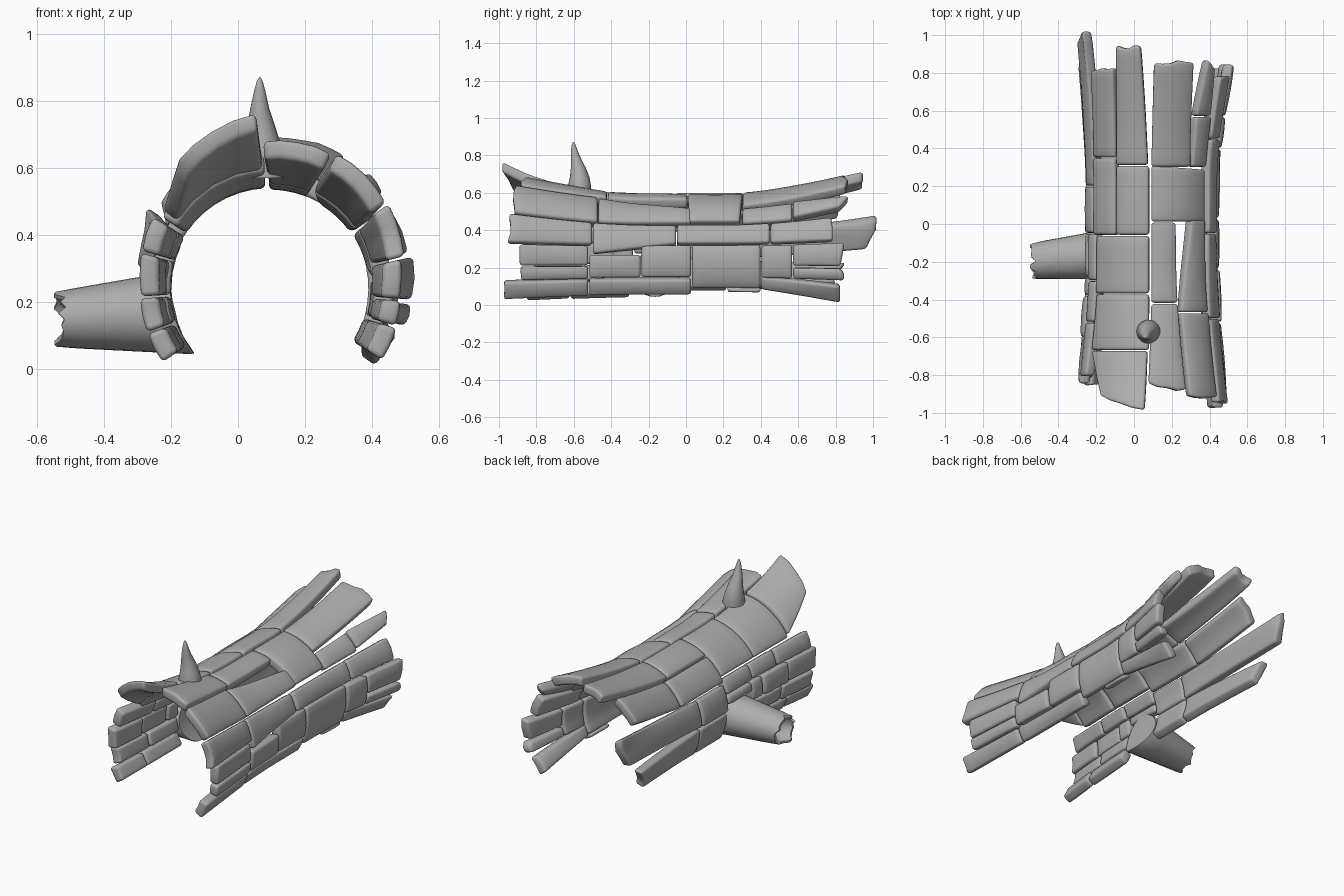
import bpy, bmesh, math, random
from math import sin, cos, pi, radians, sqrt

random.seed(4)
old = bpy.data.objects.get("Cube")
if old:
    bpy.data.objects.remove(old, do_unlink=True)

# Single grey material
GREY = 0.42
bark = bpy.data.materials.new("bark_grey")
bark.use_nodes = True
bark.diffuse_color = (GREY, GREY, GREY, 1)
bark.node_tree.nodes["Principled BSDF"].inputs["Base Color"].default_value = (GREY, GREY, GREY, 1)

# Log cross-section: centre, outer radius, plank thickness, gap between planks
CX, CZ, R, THICK, GAP = 0.095, 0.24, 0.355, 0.058, 0.003


def lerp(a, b, t):
    return a + (b - a) * t


def flare(angle, y):
    """How far the wall opens outward towards the two broken ends."""
    t = max(0, (abs(y) - 0.25) / 0.6) ** 1.5
    if y < 0:
        k = 0.035 + 0.055 * max(0, sin(radians(angle)))
    else:
        k = 0.04 + 0.06 * sqrt(max(0, cos(radians(angle - 65))))
    return k * t


def finish(bm, name, bevel=0):
    bmesh.ops.recalc_face_normals(bm, faces=bm.faces)
    mesh = bpy.data.meshes.new(name)
    bm.to_mesh(mesh)
    bm.free()
    mesh.materials.append(bark)
    ob = bpy.data.objects.new(name, mesh)
    bpy.context.scene.collection.objects.link(ob)
    for p in mesh.polygons:
        p.use_smooth = True
    if bevel:
        mod = ob.modifiers.new("worn_edges", 'BEVEL')
        mod.width, mod.segments = bevel, 3
        mod.limit_method, mod.angle_limit = 'ANGLE', radians(50)
    return ob


def plank(name, y0, y1, front, back=None, skew0=0, skew1=0, lift=0):
    """Curved plank; front and back are its angle ranges at y0 and y1."""
    back = back or front
    nu = max(2, round((front[1] - front[0]) / 8))
    nv = max(3, round((y1 - y0) / 0.06))
    bump = random.uniform(-0.004, 0.006)
    pad = math.degrees(GAP / R)
    jag = [[random.uniform(-0.01, 0.01) if abs(y) > 0.7 else 0 for _ in range(nu + 1)]
           for y in (y0, y1)]
    bm = bmesh.new()
    layers = []
    for depth in (0, THICK):
        grid = []
        for j in range(nv + 1):
            v, line = j / nv, []
            for i in range(nu + 1):
                u = i / nu
                a = lerp(lerp(front[0], back[0], v) + pad, lerp(front[1], back[1], v) - pad, u)
                start = y0 + GAP + skew0 * (u - 0.5) + jag[0][i]
                end = y1 - GAP + skew1 * (u - 0.5) + jag[1][i]
                y = lerp(start, end, v)
                crown = 0.006 * sin(pi * u) * sin(pi * v) if depth == 0 else 0
                r = R + bump + crown - depth + flare(a, y) + lift * (1 - v) ** 2 * (1 - u / 2)
                line.append(bm.verts.new((CX + r * cos(radians(a)), y, CZ + r * sin(radians(a)))))
            grid.append(line)
        layers.append(grid)
        for j in range(nv):
            for i in range(nu):
                bm.faces.new((grid[j][i], grid[j][i + 1], grid[j + 1][i + 1], grid[j + 1][i]))
    # Join outer and inner skins around the border
    def border(g):
        return (g[0][:-1] + [row[-1] for row in g[:-1]] + g[-1][:0:-1]
                + [row[0] for row in g[:0:-1]])
    outer, inner = border(layers[0]), border(layers[1])
    for i in range(len(outer)):
        k = (i + 1) % len(outer)
        bm.faces.new((outer[i], outer[k], inner[k], inner[i]))
    finish(bm, name, 0.015)


def row(name, angles, *breaks):
    for i, (a, b) in enumerate(zip(breaks, breaks[1:])):
        plank(f"{name}_{i + 1}", a, b, angles)


# Left (+x) wall, bottom to top
row("left_sill", (-33, -17), -0.97, -0.52, 0.03)
plank("left_sill_back", 0.4, 0.82, (-27, -14), (-37, -20))
plank("left_sill_sliver", 0.22, 0.4, (-30, -25))
row("left_low_front", (-17, -5), -0.88, -0.52)
row("left_mid_front", (-5, 13), -0.9, -0.52)
plank("left_low_block", -0.52, -0.24, (-16, 5))
plank("left_step_block", -0.24, 0.03, (-16, 14))
plank("left_broad_block", 0.03, 0.4, (-26, 14))
plank("left_back_block", 0.4, 0.57, (-16, 13))
plank("left_back_low_end", 0.57, 0.84, (-16, -6))
plank("left_back_high_end", 0.57, 0.84, (-5, 13), skew1=0.03)
plank("left_shoulder_front", -0.95, -0.5, (13, 36), (13, 34))
plank("left_shoulder_mid", -0.5, -0.05, (5, 34), (14, 33))
row("left_shoulder_back", (14, 33), -0.05, 0.45, 0.78)

# Upper left planks
plank("upper_front", -0.92, -0.47, (36, 64), (34, 66))
plank("upper_mid", -0.47, 0.03, (34, 66), (35, 54))
plank("upper_back", 0.3, 0.57, (34, 53))
plank("upper_back_end", 0.57, 0.85, (36, 54), (40, 50), skew1=0.05)

# Crown planks
plank("crown_front", -0.87, -0.42, (65, 93), (67, 91), skew0=0.04)
plank("crown_mid", -0.42, 0.01, (67, 91), (68, 91))
plank("crown_broad", 0.01, 0.3, (36, 91), skew1=0.02)
plank("crown_back", 0.3, 0.86, (54, 91), (60, 89))
plank("ridge_slab", -0.95, -0.67, (94, 126), (93, 145), skew0=0.08, lift=0.05)
row("ridge_broad", (92, 147), -0.67, -0.37, -0.06)
plank("ridge_mid", -0.06, 0.31, (92, 123))
plank("ridge_back", 0.31, 0.94, (93, 123), (97, 115))

# Right (-x) wall
plank("right_upper_mid", -0.06, 0.35, (123, 152))
plank("right_upper_back", 0.35, 0.82, (123, 152), (118, 143))
plank("right_side_mid", -0.05, 0.2, (153, 180))
plank("right_side_back", 0.2, 1.0, (153, 180), (146, 171), skew1=-0.05)
plank("right_low_mid", -0.04, 0.22, (180, 209))
plank("right_low_back", 0.22, 0.82, (180, 209), (182, 202), skew1=-0.06)
row("right_shoulder", (148, 164), -0.8, -0.52, -0.3, -0.05)
row("right_side_front", (164, 184), -0.84, -0.6, -0.38, -0.28)
plank("right_over_branch", -0.28, -0.05, (164, 174))
row("right_low_front", (184, 200), -0.82, -0.55, -0.29)
row("right_sill", (200, 215), -0.85, -0.62, -0.3)


def tube(name, rings, cap_start=True):
    """Skin a list of closed point rings, capping the far end."""
    bm = bmesh.new()
    loops = [[bm.verts.new(p) for p in ring] for ring in rings]
    for a, b in zip(loops, loops[1:]):
        for i in range(len(a)):
            k = (i + 1) % len(a)
            bm.faces.new((a[i], a[k], b[k], b[i]))
    bm.faces.new(loops[-1])
    if cap_start:
        bm.faces.new(loops[0])
    return finish(bm, name)


# Broken hollow side branch, its root shaped to the inside of the wall
SIDES = 28
jags = [random.uniform(-0.012, 0.025) for _ in range(SIDES)]


def branch_ring(t, scale=1, jagged=0):
    ring = []
    for i in range(SIDES):
        a = 2 * pi * i / SIDES
        y = lerp(-0.165, -0.195, t) + lerp(0.128, 0.095, t) * scale * cos(a)
        z = lerp(0.167, 0.148, t) + lerp(0.124, 0.084, t) * scale * sin(a)
        root = CX - sqrt((R - THICK) ** 2 - (z - CZ) ** 2)
        ring.append((lerp(root, -0.54, t) + jags[i] * jagged, y, z))
    return ring


branch = tube("side_branch", [
    branch_ring(0, 0.5), branch_ring(0, 0.97), branch_ring(0.03), branch_ring(0.3),
    branch_ring(0.6), branch_ring(0.85), branch_ring(1, 1, 1), branch_ring(1, 0.84, 1),
    branch_ring(0.85, 0.72), branch_ring(0.75, 0.4)])

# Thorn on the ridge: height, y centre, radius
thorn_profile = [(0.57, -0.57, 0.06), (0.63, -0.57, 0.063), (0.68, -0.568, 0.053),
                 (0.73, -0.575, 0.041), (0.78, -0.588, 0.028), (0.83, -0.598, 0.017),
                 (0.86, -0.601, 0.009), (0.872, -0.602, 0.002)]
thorn_rings = []
for z, y, r in thorn_profile:
    x = 0.065 + 0.015 * max(0, (0.78 - z) / 0.2)
    thorn_rings.append([(x + r * cos(2 * pi * i / 20), y + r * sin(2 * pi * i / 20), z)
                        for i in range(20)])
thorn = tube("ridge_thorn", thorn_rings)

# Keep the branch rim crisp
bpy.ops.object.select_all(action='DESELECT')
for ob in (branch, thorn):
    ob.select_set(True)
bpy.context.view_layer.objects.active = branch
bpy.ops.object.shade_smooth_by_angle(angle=radians(50))
